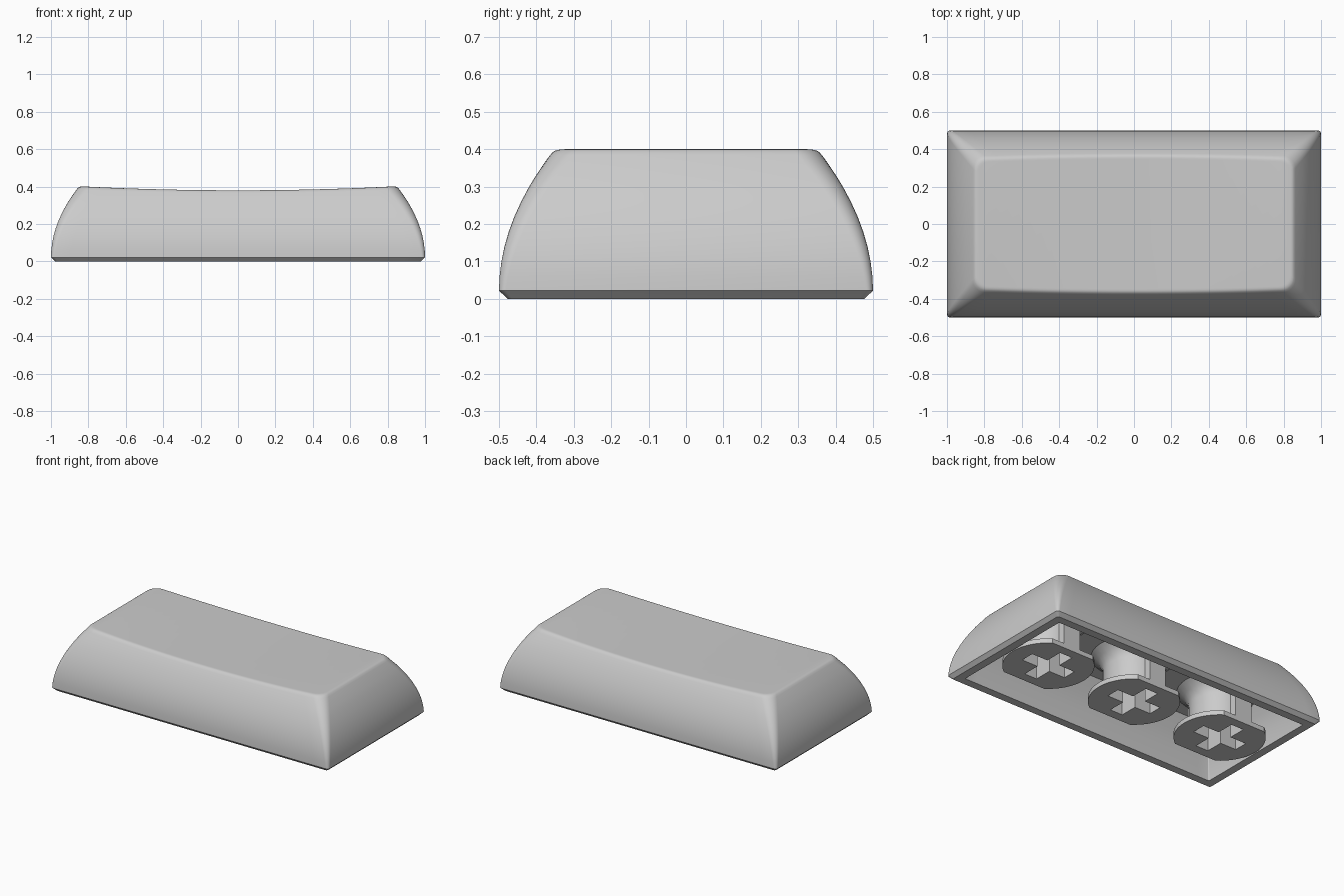
import bpy, bmesh, math

cube = bpy.data.objects.get("Cube")
if cube:
    bpy.data.objects.remove(cube, do_unlink=True)

grey = bpy.data.materials.new("light grey plastic")
grey.use_nodes = True
COLOUR = (0.6, 0.6, 0.6, 1)
grey.diffuse_color = COLOUR
grey.node_tree.nodes["Principled BSDF"].inputs["Base Color"].default_value = COLOUR


def activate(ob):
    bpy.ops.object.select_all(action='DESELECT')
    ob.select_set(True)
    bpy.context.view_layer.objects.active = ob


def finish(bm, name):
    """Turn a bmesh into an object."""
    bmesh.ops.recalc_face_normals(bm, faces=bm.faces)
    mesh = bpy.data.meshes.new(name)
    bm.to_mesh(mesh)
    bm.free()
    mesh.materials.append(grey)
    ob = bpy.data.objects.new(name, mesh)
    bpy.context.collection.objects.link(ob)
    return ob


def smooth(ob):
    activate(ob)
    bpy.ops.object.shade_smooth_by_angle(angle=math.radians(30))


def bridge(bm, rings):
    for a, b in zip(rings, rings[1:]):
        for i in range(len(a)):
            j = (i + 1) % len(a)
            bm.faces.new((a[i], a[j], b[j], b[i]))


def loft(name, sections):
    """Closed solid through matching rings of points, flat ends."""
    bm = bmesh.new()
    rings = [[bm.verts.new(p) for p in s] for s in sections]
    bridge(bm, rings)
    bm.faces.new(rings[0])
    bm.faces.new(rings[-1])
    return finish(bm, name)


def prism(name, outline, z0, z1):
    return loft(name, [[(x, y, z) for x, y in outline] for z in (z0, z1)])


# ---- hollow shell ----
CORNER, LONG = 6, 24


def top_z(x):
    """Cylindrical dish of the top surface."""
    return 0.38 + 0.02 * min(1, (x / 0.83) ** 2)


def side_inset(z):
    """Bulging curve of the four sides."""
    return 1.03 * max(0, z - 0.02) ** 2


def outline(inset, r):
    """Back half of a rounded rectangle, mirrored to the front."""
    hx, hy = 1 - inset, 0.5 - inset
    arc = [(math.cos(a), math.sin(a)) for a in
           (math.pi / 2 * k / CORNER for k in range(CORNER + 1))]
    half = [(hx - r + r * c, hy - r + r * s) for c, s in arc]
    half += [((hx - r) * (1 - 2 * k / LONG), hy) for k in range(1, LONG)]
    half += [(-x, y) for x, y in reversed(half[:CORNER + 1])]
    return half + [(x, -y) for x, y in reversed(half)]


def flat_ring(z, inset, r):
    return [(x, y, z) for x, y in outline(inset, r)]


def dished_ring(drop, extra, r):
    """Ring following the dish, a little below its surface."""
    pts = []
    for i, (x, y) in enumerate(outline(0.15, r)):
        z = top_z(x) - drop
        px, py = outline(side_inset(z) + extra, r)[i]
        pts.append((px, py, z))
    return pts


sections = [flat_ring(z, d, 0.006) for z, d in
            ((0.30, 0.175), (0.2, 0.12), (0.1, 0.085), (0, 0.075))]
sections.append(flat_ring(0, 0.023, 0.012))
sections += [flat_ring(z, side_inset(z), 0.015 + 0.13 * z) for z in
             (0.022, 0.06, 0.1, 0.14, 0.18, 0.22, 0.26, 0.3, 0.33)]
sections += [dished_ring(drop, extra, r) for drop, extra, r in
             ((0.016, 0, 0.066), (0.006, 0.001, 0.065), (0.0015, 0.005, 0.063),
              (0, 0.012, 0.06), (0, 0.02, 0.056))]

bm = bmesh.new()
rings = [[bm.verts.new(p) for p in s] for s in sections]
bridge(bm, rings)
for ring in (rings[0], rings[-1]):      # ceiling and dished top, in strips
    n = len(ring)
    for i in range(n // 2 - 1):
        bm.faces.new((ring[i], ring[i + 1], ring[n - 2 - i], ring[n - 1 - i]))
smooth(finish(bm, "shell"))


# ---- stems with cross sockets ----
def circle(cx, r, n=32):
    return [(cx + r * math.cos(2 * math.pi * k / n),
             r * math.sin(2 * math.pi * k / n)) for k in range(n)]


def cut(ob, cutter):
    mod = ob.modifiers.new("socket", 'BOOLEAN')
    mod.operation = 'DIFFERENCE'
    mod.solver = 'EXACT'
    mod.object = cutter
    activate(ob)
    bpy.ops.object.modifier_apply(modifier=mod.name)


L, W = 0.16, 0.045
CROSS = [(L, -W), (L, W), (W, W), (W, L), (-W, L), (-W, W),
         (-L, W), (-L, -W), (-W, -W), (-W, -L), (W, -L), (W, -W)]

for label, cx in (("right", -0.65), ("middle", 0), ("left", 0.65)):
    cutter = prism("socket_cutter", [(cx + x, y) for x, y in CROSS], -0.05, 0.2)
    cutter.hide_render = True

    # foot plate: disc with flat front and back
    c = math.asin(0.22 / 0.268)
    arc = [c * (k / 8 - 1) for k in range(17)]
    disc = [(cx + s * 0.268 * math.cos(a), s * 0.268 * math.sin(a))
            for s in (1, -1) for a in arc]
    foot = prism(label + "_stem_foot", disc, 0, 0.03)

    # post flaring into the ceiling
    post = loft(label + "_stem_post",
                [[(x, y, z) for x, y in circle(cx, r)] for z, r in
                 ((0.03, 0.18), (0.2, 0.18), (0.23, 0.187), (0.265, 0.208),
                  (0.29, 0.238), (0.303, 0.255))])
    for part in (foot, post):
        cut(part, cutter)
    smooth(post)
    bpy.data.objects.remove(cutter, do_unlink=True)

    # ribs on the front and back of the post
    for side, s in (("back", 1), ("front", -1)):
        prism(f"{label}_stem_{side}_rib",
              [(cx - 0.06, s * 0.165), (cx + 0.06, s * 0.165),
               (cx + 0.06, s * 0.215), (cx - 0.06, s * 0.215)], 0.03, 0.305)
